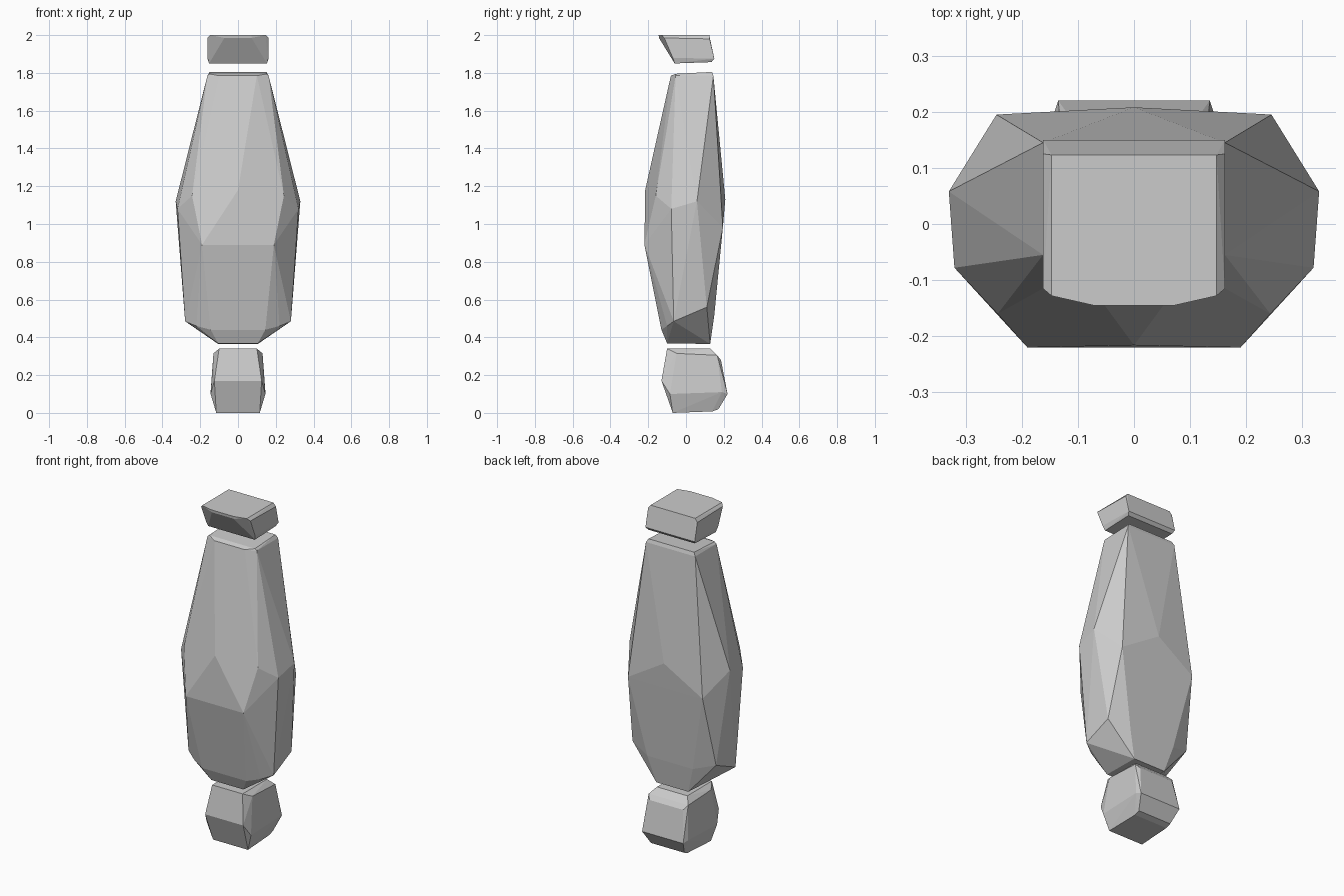
import bpy, bmesh


def faceted_block(name, half):
    """Convex faceted solid from corner points on the right side, mirrored in x."""
    bm = bmesh.new()
    for x, y, z in half:
        bm.verts.new((x, y, z))
        if x > 0:
            bm.verts.new((-x, y, z))
    res = bmesh.ops.convex_hull(bm, input=bm.verts[:])
    loose = [v for v in bm.verts if not v.link_faces]
    bmesh.ops.delete(bm, geom=loose, context='VERTS')
    bmesh.ops.dissolve_limit(bm, angle_limit=0.01, verts=bm.verts[:], edges=bm.edges[:])
    bmesh.ops.recalc_face_normals(bm, faces=bm.faces[:])
    me = bpy.data.meshes.new(name)
    bm.to_mesh(me)
    bm.free()
    ob = bpy.data.objects.new(name, me)
    bpy.context.collection.objects.link(ob)
    return ob


# Top cap: flat top, front face slanting back towards its base
faceted_block("top_cap", [
    (0.147, 0.123, 2.0), (0.147, -0.128, 2.0), (0.072, -0.145, 2.0),
    (0.072, -0.143, 1.985), (0.162, -0.115, 1.985), (0.162, 0.125, 1.98),
    (0.162, -0.07, 1.88), (0.162, 0.15, 1.875),
    (0.153, -0.06, 1.85), (0.153, 0.135, 1.857),
])

# Main body: long tapered block, widest just above the middle
faceted_block("main_body", [
    # upper rim
    (0.15, 0.138, 1.805), (0.162, 0.145, 1.785),
    (0.15, -0.055, 1.795), (0.162, -0.055, 1.785), (0.10, -0.08, 1.785),
    # widest belt
    (0.0, -0.216, 1.18), (0.19, -0.22, 0.89), (0.243, -0.16, 1.15),
    (0.32, -0.078, 1.08), (0.33, 0.058, 1.12),
    (0.245, 0.195, 0.98), (0.0, 0.208, 1.13),
    # lower taper
    (0.145, -0.13, 0.44), (0.22, -0.10, 0.46), (0.28, -0.065, 0.485),
    (0.275, 0.11, 0.56), (0.15, 0.15, 0.52),
    # base
    (0.105, -0.10, 0.368), (0.105, 0.128, 0.365),
])

# Foot block: chunky, bulging at the back
faceted_block("foot_block", [
    (0.10, -0.10, 0.34), (0.10, 0.13, 0.34),
    (0.13, -0.05, 0.315), (0.13, 0.165, 0.305), (0.11, 0.185, 0.28),
    (0.125, -0.13, 0.17), (0.145, -0.085, 0.10),
    (0.145, 0.19, 0.11), (0.135, 0.22, 0.10),
    (0.115, -0.07, 0.0), (0.11, 0.14, 0.008), (0.11, 0.172, 0.02),
])
